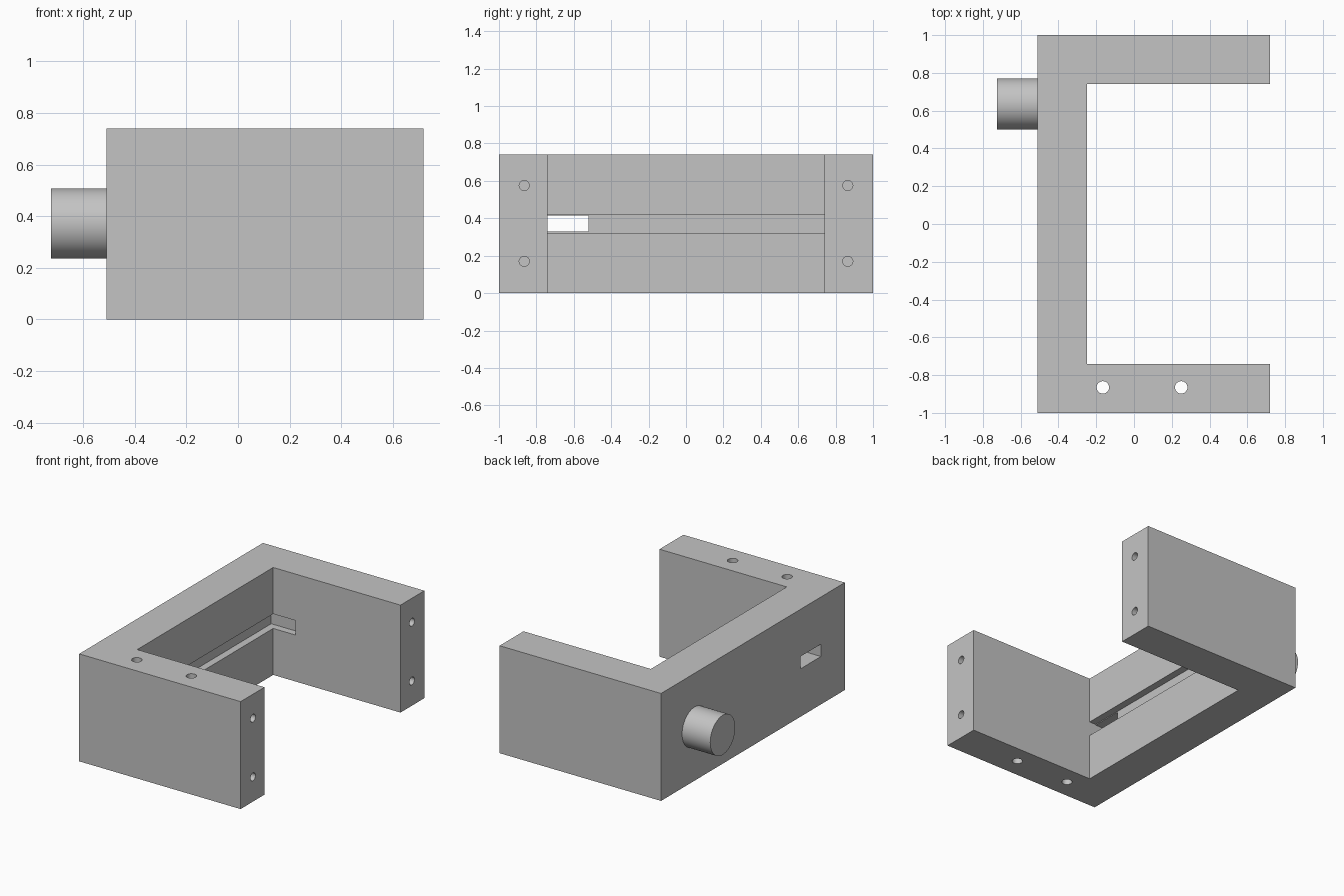
import bpy, bmesh, math
from mathutils import Vector

if "Cube" in bpy.data.objects:
    bpy.data.objects.remove(bpy.data.objects["Cube"], do_unlink=True)

grey = bpy.data.materials.new("machined_grey")
grey.use_nodes = True
grey.diffuse_color = (0.55, 0.55, 0.55, 1)
grey.node_tree.nodes["Principled BSDF"].inputs["Base Color"].default_value = (0.55, 0.55, 0.55, 1)

X0, X1, WALL, ARM, H = -0.51, 0.72, -0.25, 0.74, 0.74


def box(name, lo, hi):
    lo, hi = Vector(lo), Vector(hi)
    bpy.ops.mesh.primitive_cube_add(size=1, location=(lo + hi) / 2)
    ob = bpy.context.object
    ob.name = name
    ob.scale = hi - lo
    bpy.ops.object.transform_apply(location=False, rotation=False, scale=True)
    return ob


def cylinder(name, center, radius, depth, axis="Z", sides=48):
    turn = (0, math.pi / 2, 0) if axis == "X" else (0, 0, 0)
    bpy.ops.mesh.primitive_cylinder_add(vertices=sides, radius=radius, depth=depth,
                                        location=center, rotation=turn)
    ob = bpy.context.object
    ob.name = name
    return ob


def cut(target, cutter):
    cutter.hide_render = True
    mod = target.modifiers.new("cut", "BOOLEAN")
    mod.operation, mod.solver, mod.object = "DIFFERENCE", "EXACT", cutter
    bpy.context.view_layer.objects.active = target
    bpy.ops.object.modifier_apply(modifier=mod.name)
    bpy.data.objects.remove(cutter, do_unlink=True)


def finish(ob):
    ob.data.materials.clear()
    ob.data.materials.append(grey)
    bpy.ops.object.select_all(action="DESELECT")
    ob.select_set(True)
    bpy.context.view_layer.objects.active = ob
    bpy.ops.object.shade_smooth_by_angle(angle=math.radians(30))


# C-shaped bracket body, extruded from its plan outline
outline = [(X0, -1), (X1, -1), (X1, -ARM), (WALL, -ARM),
           (WALL, ARM), (X1, ARM), (X1, 1), (X0, 1)]
bm = bmesh.new()
base = bm.faces.new([bm.verts.new((x, y, 0)) for x, y in outline])
top = bmesh.ops.extrude_face_region(bm, geom=[base])["geom"]
bmesh.ops.translate(bm, vec=(0, 0, H), verts=[g for g in top if isinstance(g, bmesh.types.BMVert)])
bmesh.ops.recalc_face_normals(bm, faces=bm.faces)
mesh = bpy.data.meshes.new("bracket_body")
bm.to_mesh(mesh)
bm.free()
body = bpy.data.objects.new("bracket_body", mesh)
bpy.context.collection.objects.link(body)

# Long groove on the inner wall, with a notch into the back arm
cut(body, box("groove_cutter", (WALL - 0.05, -ARM, 0.32), (WALL + 0.05, ARM, 0.42)))
cut(body, box("notch_cutter", (WALL - 0.05, ARM - 0.04, 0.32), (-0.08, ARM + 0.05, 0.42)))

# Window through the wall at the front end of the groove
cut(body, box("window_cutter", (X0 - 0.1, -ARM, 0.33), (WALL + 0.1, -0.52, 0.415)))

# Blind screw holes in the arm ends
for y in (-0.865, 0.865):
    for z in (0.17, 0.575):
        cut(body, cylinder("screw_hole_cutter", (X1, y, z), 0.027, 0.4, "X", 24))

# Vertical mounting holes through the front arm
for x in (-0.165, 0.25):
    cut(body, cylinder("mount_hole_cutter", (x, -0.865, H / 2), 0.033, 1, "Z", 24))
finish(body)

# Round knob on the outer wall
knob = cylinder("knob", (-0.617, 0.635, 0.372), 0.136, 0.215, "X", 64)
finish(knob)
